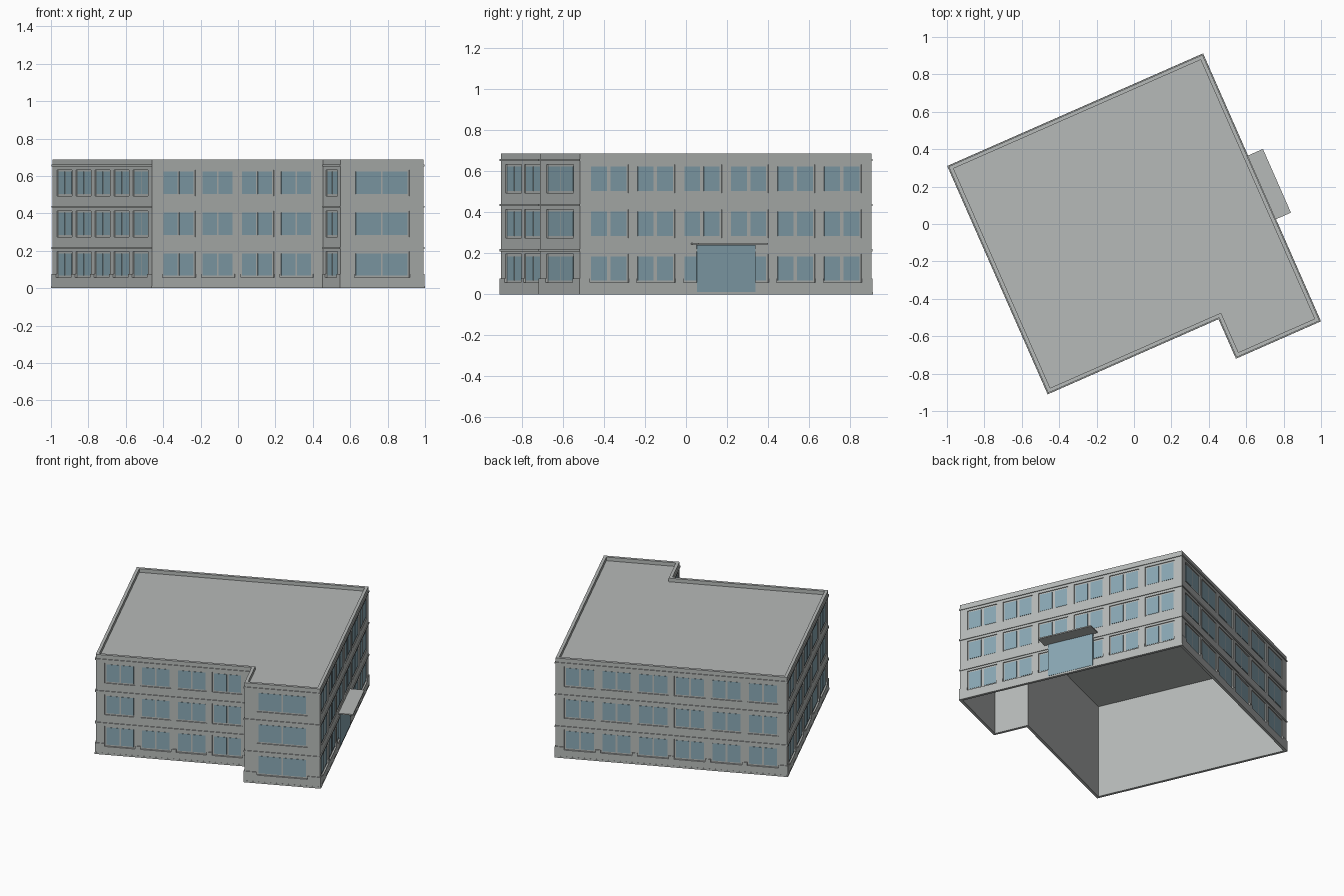
import bpy, bmesh, math
from mathutils import Matrix, Vector

cube = bpy.data.objects.get("Cube")
if cube:
    bpy.data.objects.remove(cube, do_unlink=True)


def material(name, rgb):
    m = bpy.data.materials.new(name)
    m.use_nodes = True
    m.diffuse_color = (*rgb, 1)
    m.node_tree.nodes["Principled BSDF"].inputs["Base Color"].default_value = (*rgb, 1)
    return m


GREY = material("grey concrete", (0.47, 0.49, 0.48))
GLASS = material("blue glass", (0.25, 0.39, 0.455))

# Plan of the building in its own axes, clockwise, then turned on the site
PLACE = Matrix.Translation((-0.991, 0.307, 0)) @ Matrix.Rotation(math.radians(23.75), 4, "Z")
W, D, WING, STEP = 1.483, 1.553, 0.998, 1.322
PLAN = [Vector(p) for p in ((0, 0), (W, 0), (W, -D), (WING, -D), (WING, -STEP), (0, -STEP))]
HEIGHT, DECK, WALL = 0.688, 0.663, 0.012
RECESS, BORDER = 0.006, 0.01


def side(i):
    """Start, direction, inward normal and length of one wall."""
    a, b = PLAN[i % 6], PLAN[(i + 1) % 6]
    t = (b - a).normalized()
    return a, t, Vector((t.y, -t.x)), (b - a).length


def offset(d):
    return [p + d * (side(i - 1)[2] + side(i)[2]) for i, p in enumerate(PLAN)]


def finish(name, bm, mat):
    bmesh.ops.recalc_face_normals(bm, faces=bm.faces)
    me = bpy.data.meshes.new(name)
    bm.to_mesh(me)
    bm.free()
    me.materials.append(mat)
    ob = bpy.data.objects.new(name, me)
    bpy.context.collection.objects.link(ob)
    ob.matrix_world = PLACE
    return ob


def loop(bm, d, z):
    return [bm.verts.new((p.x, p.y, z)) for p in offset(d)]


def bridge(bm, a, b):
    for i in range(len(a)):
        j = (i + 1) % len(a)
        bm.faces.new((a[i], a[j], b[j], b[i]))


def ring(name, d0, d1, z0, z1):
    """Band that follows the plan between two insets and two heights."""
    bm = bmesh.new()
    loops = [loop(bm, d, z) for d, z in ((d0, z0), (d0, z1), (d1, z1), (d1, z0))]
    for i in range(4):
        bridge(bm, loops[i], loops[(i + 1) % 4])
    return finish(name, bm, GREY)


def box(bm, wall, s, d, z):
    """Box on a wall: span along it, depth inward, height."""
    a, t, n, _ = wall
    rows = []
    for h in z:
        pts = [a + t * s[0] + n * d[0], a + t * s[1] + n * d[0],
               a + t * s[1] + n * d[1], a + t * s[0] + n * d[1]]
        rows.append([bm.verts.new((p.x, p.y, h)) for p in pts])
    bridge(bm, *rows)
    bm.faces.new(rows[0])
    bm.faces.new(rows[1])


# Outer walls, plinth and parapet
walls = ring("outer_walls", 0, WALL, 0, HEIGHT)
plinth = ring("plinth", -0.005, 0.004, 0, 0.077)
ring("base_course", -0.006, 0.003, 0, 0.012)
ring("parapet", WALL, 0.02, DECK - 0.005, HEIGHT)
for i, z in enumerate((0.215, 0.435, 0.655)):
    ring(f"string_course_{i + 1}", -0.005, 0.003, z - 0.005, z + 0.005)

# Flat roof deck
bm = bmesh.new()
low, high = loop(bm, WALL, DECK - 0.012), loop(bm, WALL, DECK)
bridge(bm, low, high)
bm.faces.new(low)
bm.faces.new(high)
finish("roof_deck", bm, GREY)

# Windows per wall: count, pair width, gap between panes
LAYOUT = [(6, 0.18, 0.012), (6, 0.187, 0.019), (1, 0.303, 0.01),
          (1, 0.132, 0.008), (4, 0.175, 0.01), (5, 0.178, 0.012)]
MARGIN = 0.155
panes, cuts = bmesh.new(), bmesh.new()
for i, (count, width, gap) in enumerate(LAYOUT):
    wall = side(i)
    length = wall[3]
    for k in range(count):
        mid = length / 2 if count == 1 else MARGIN + k * (length - 2 * MARGIN) / (count - 1)
        for z in (0.126, 0.344, 0.563):
            h = 0.0595
            box(cuts, wall, (mid - width / 2 - BORDER, mid + width / 2 + BORDER),
                (-0.03, RECESS), (z - h - BORDER, z + h + BORDER))
            for sgn in (-1, 1):
                s = sorted((mid + sgn * gap / 2, mid + sgn * width / 2))
                box(panes, wall, s, (RECESS - 0.002, RECESS + 0.002), (z - h, z + h))
finish("window_panes", panes, GLASS)
cutter = finish("window_cutter", cuts, GREY)
cutter.hide_render = True

# Recess the windows into the walls and plinth
for ob in (walls, plinth):
    mod = ob.modifiers.new("window recesses", "BOOLEAN")
    mod.operation = "DIFFERENCE"
    mod.solver = "EXACT"
    mod.object = cutter
    bpy.context.view_layer.objects.active = ob
    bpy.ops.object.modifier_apply(modifier=mod.name)
bpy.data.objects.remove(cutter, do_unlink=True)

# Entrance glazing and canopy in the middle of the long side
entry = side(1)
mid = entry[3] / 2
bm = bmesh.new()
box(bm, entry, (mid - 0.156, mid + 0.156), (-0.008, 0.001), (0.012, 0.24))
finish("entrance_glazing", bm, GLASS)
bm = bmesh.new()
box(bm, entry, (mid - 0.186, mid + 0.186), (-0.093, 0.002), (0.242, 0.25))
finish("entrance_canopy", bm, GREY)
